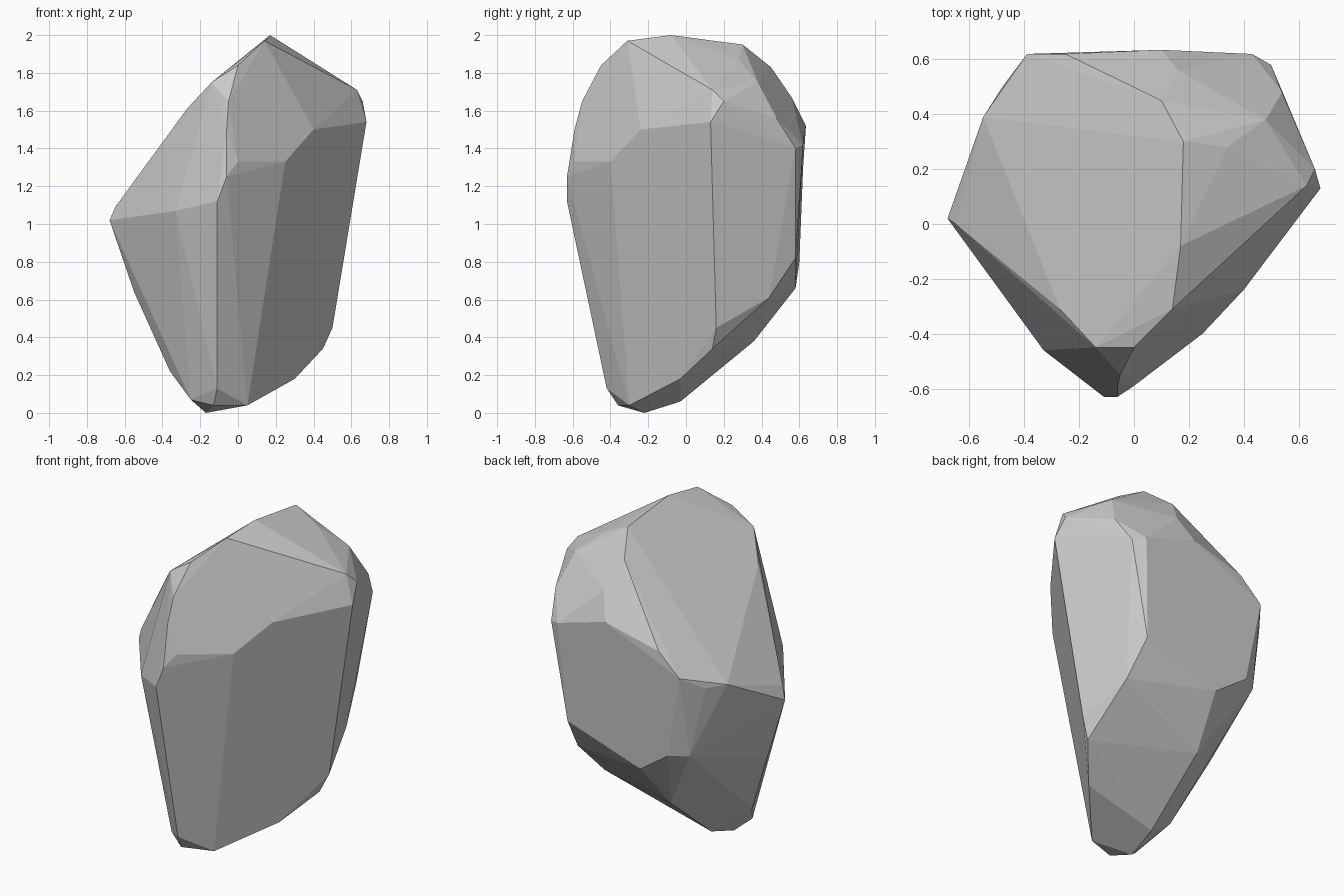
import bpy, bmesh

# Corner groups of the faceted boulder
crest = [(.14, -.31, 1.97), (.17, -.08, 2), (.18, .3, 1.95), (.1, .45, 1.83), (-.25, .62, 1.43)]
shoulder = [(.37, -.06, 1.86), (.34, .28, 1.87), (.63, .14, 1.71), (.48, .38, 1.75), (.16, .56, 1.67)]
prow = [(0, -.45, 1.84), (-.05, -.55, 1.65), (-.06, -.59, 1.5), (-.06, -.63, 1.25),
        (-.11, -.63, 1.12), (-.11, -.42, .13), (-.14, -.45, 1.75), (-.27, -.31, 1.61)]
right_side = [(0, -.59, 1.33), (.25, -.4, 1.33), (.4, -.24, 1.5), (.61, .07, 1.5),
              (.68, .13, 1.54), (.66, .2, 1.65), (.5, .16, .45)]
left_side = [(-.65, 0, 1.09), (-.68, .02, 1.02), (-.33, -.46, 1.07), (-.55, .39, 1.22),
             (-.48, .5, 1.22), (-.39, .62, 1.3), (-.4, .54, .8), (-.55, 0, .64), (-.36, -.12, .22)]
back = [(.5, .58, 1.4), (.43, .62, 1.42), (.54, .48, 1.56), (.1, .635, 1.52),
        (.39, .58, .82), (-.1, .58, .66), (-.3, .6, .8), (.42, .44, .61)]
foot = [(.45, .14, .34), (.3, -.03, .18), (.05, -.3, .04), (-.17, -.22, 0),
        (-.25, -.28, .07), (-.15, .36, .38), (-.15, -.03, .06), (-.13, -.36, .04)]

# Wrap the corners in a convex skin with flat facets
bm = bmesh.new()
for group in (crest, shoulder, prow, right_side, left_side, back, foot):
    for co in group:
        bm.verts.new(co)
bmesh.ops.convex_hull(bm, input=bm.verts[:])
loose = [v for v in bm.verts if not v.link_faces]
bmesh.ops.delete(bm, geom=loose, context='VERTS')

# Merge nearly coplanar triangles into broad facets
bmesh.ops.dissolve_limit(bm, angle_limit=0.06, verts=bm.verts[:], edges=bm.edges[:])
bmesh.ops.recalc_face_normals(bm, faces=bm.faces[:])

mesh = bpy.data.meshes.new("boulder")
bm.to_mesh(mesh)
bm.free()
boulder = bpy.data.objects.new("boulder", mesh)
bpy.context.collection.objects.link(boulder)
